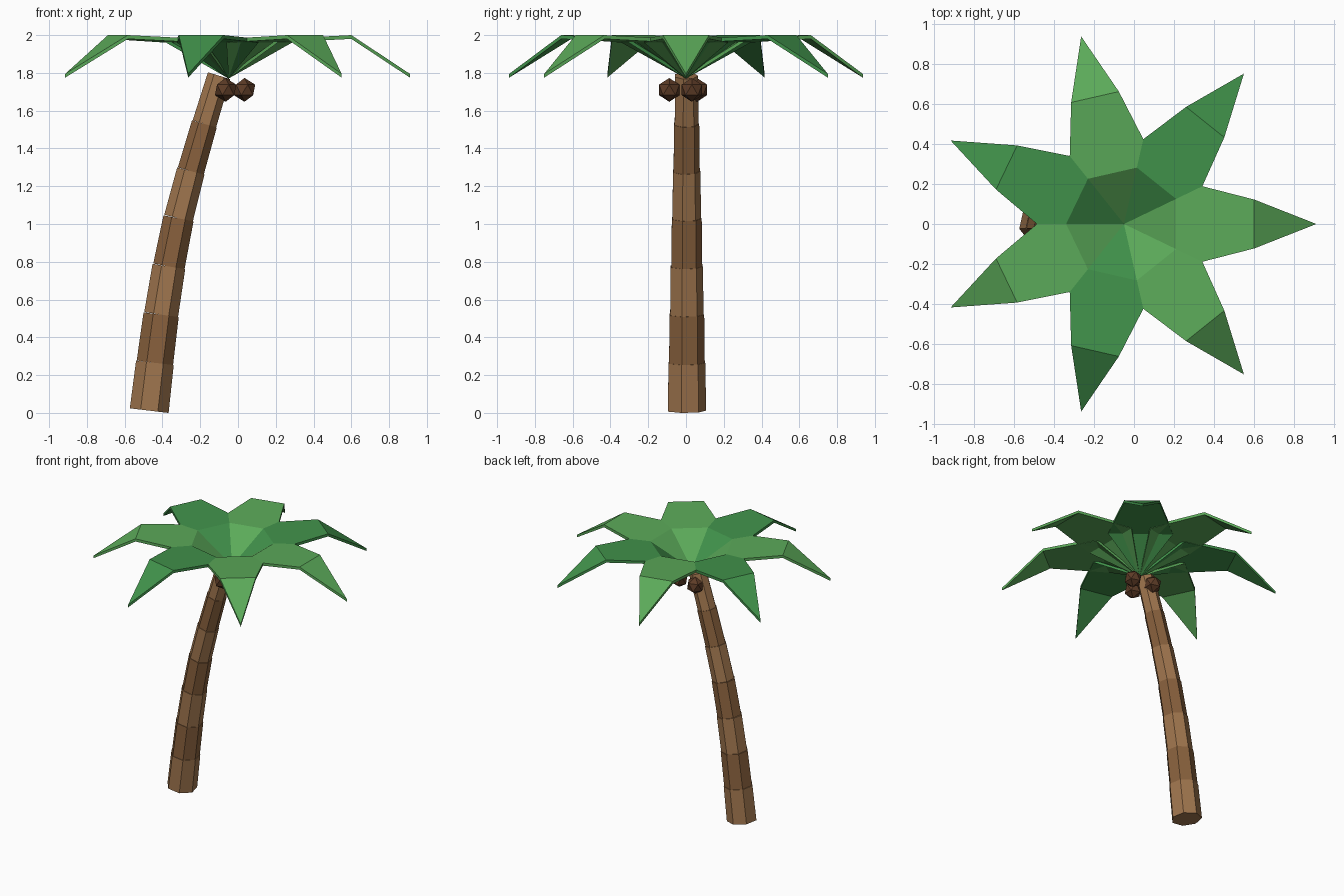
import bpy, bmesh
from math import pi, tau, radians, cos, sin
from mathutils import Vector, Matrix

if "Cube" in bpy.data.objects:
    bpy.data.objects.remove(bpy.data.objects["Cube"])


def material(name, rgb):
    m = bpy.data.materials.new(name)
    m.diffuse_color = (*rgb, 1)
    m.use_nodes = True
    m.node_tree.nodes["Principled BSDF"].inputs["Base Color"].default_value = m.diffuse_color
    return m


def add_object(name, bm, mat):
    bmesh.ops.recalc_face_normals(bm, faces=bm.faces[:])
    me = bpy.data.meshes.new(name)
    bm.to_mesh(me)
    bm.free()
    me.materials.append(mat)
    ob = bpy.data.objects.new(name, me)
    bpy.context.collection.objects.link(ob)
    return ob


bark = [material("bark_light", (0.35, 0.18, 0.076)),
        material("bark_dark", (0.25, 0.12, 0.047))]
green = [material("leaf_light", (0.105, 0.40, 0.10)),
         material("leaf_dark", (0.053, 0.29, 0.07))]
shell = material("coconut_shell", (0.11, 0.045, 0.02))

# Trunk: stacked seven-sided segments following a curved path, each a bit thinner
path = [(-0.47, 0.012), (-0.44, 0.265), (-0.407, 0.52), (-0.366, 0.775),
        (-0.315, 1.03), (-0.25, 1.28), (-0.178, 1.53), (-0.10, 1.785)]
for i in range(7):
    a = Vector((path[i][0], 0, path[i][1]))
    b = Vector((path[i + 1][0], 0, path[i + 1][1]))
    r = 0.106 - 0.0066 * i
    d = b - a
    bm = bmesh.new()
    bmesh.ops.create_cone(bm, cap_ends=True, segments=7, radius1=r,
                          radius2=r - 0.003, depth=d.length)
    # Put one corner on the +y side, then lean the segment along the path
    first = max(bm.verts, key=lambda v: v.co.length)
    turn = Vector((0, 1)).angle_signed(first.co.xy)
    lean = Vector((0, 0, 1)).rotation_difference(d).to_matrix().to_4x4()
    bm.transform(Matrix.Translation((a + b) / 2) @ lean @ Matrix.Rotation(turn, 4, 'Z'))
    add_object(f"trunk_segment_{i + 1}", bm, bark[i % 2])

# Leaves: folded, pointed blades that overlap around the crown
crown_x, thickness = -0.05, 0.02
outline = [(0, 0, 1.79), (0.26, 0.222, 1.98), (0.65, 0.122, 2.0), (0.96, 0, 1.795)]
for i in range(7):
    bm = bmesh.new()
    layers = []
    for drop in (0, thickness):
        rows = []
        for x, w, z in outline:
            sides = (-w, w) if w else (0,)
            rows.append([bm.verts.new((x, y, z - drop)) for y in sides])
        base, fold, wide, tip = rows
        bm.faces.new(base + fold)
        bm.faces.new(fold + wide[::-1])
        bm.faces.new(wide + tip)
        layers.append([base[0], fold[0], wide[0], tip[0], wide[1], fold[1]])
    top, low = layers
    for k in range(6):
        n = (k + 1) % 6
        bm.faces.new((top[k], top[n], low[n], low[k]))
    bm.transform(Matrix.Translation((crown_x, 0, 0)) @ Matrix.Rotation(i * tau / 7, 4, 'Z'))
    add_object(f"leaf_{i + 1}", bm, green[i % 2])

# Coconuts: three faceted balls under the crown
for i in range(3):
    ang = radians(20 + 120 * i)
    bm = bmesh.new()
    bmesh.ops.create_icosphere(bm, subdivisions=1, radius=0.063)
    bm.transform(Matrix.Translation((crown_x + 0.09 * cos(ang), 0.09 * sin(ang), 1.71)))
    add_object(f"coconut_{i + 1}", bm, shell)
